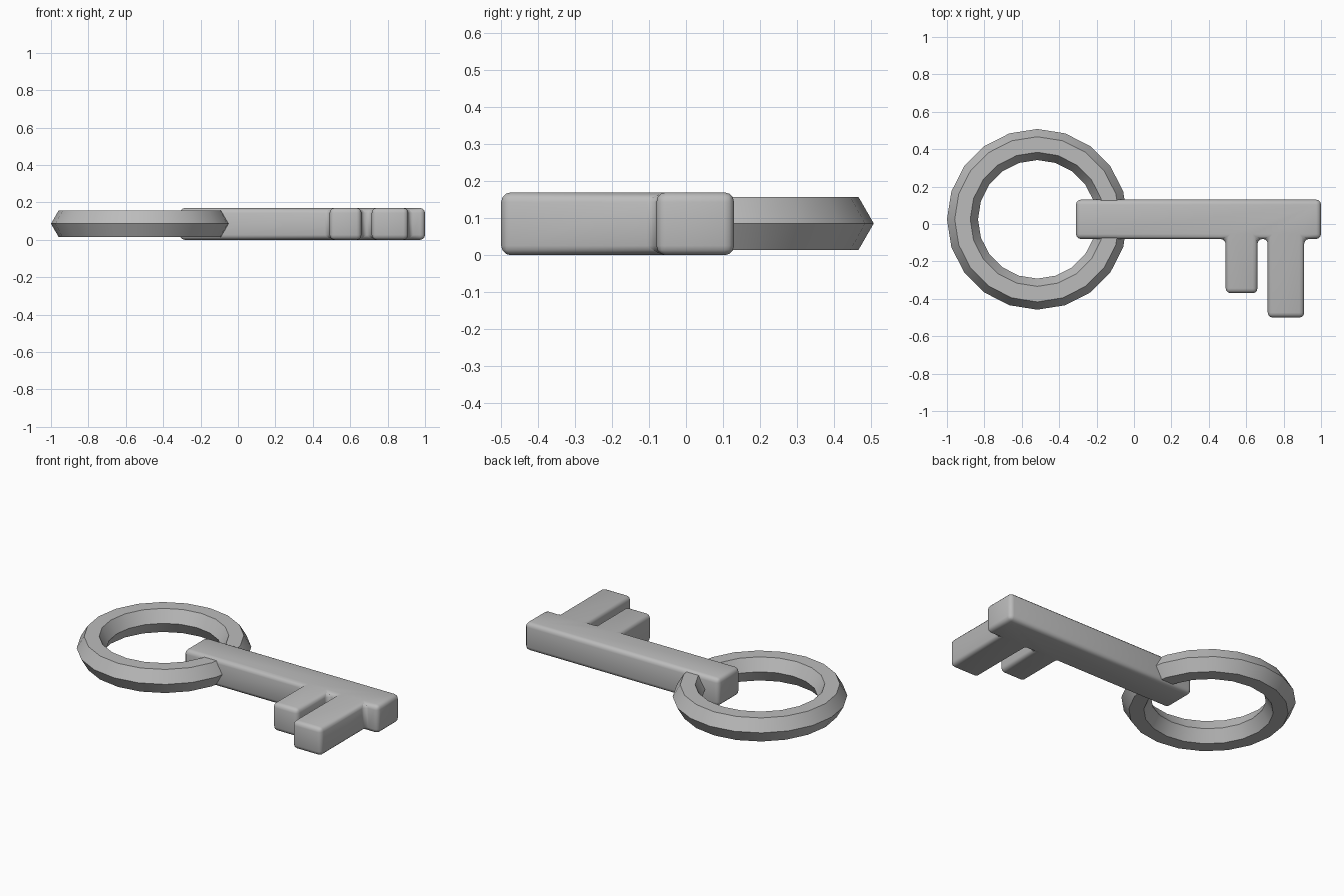
import bpy, bmesh, math

# Remove the default cube
cube = bpy.data.objects.get("Cube")
if cube:
    bpy.data.objects.remove(cube, do_unlink=True)

# Single metal colour
steel = bpy.data.materials.new("grey_metal")
steel.use_nodes = True
COLOUR = (0.5, 0.5, 0.5, 1)
steel.diffuse_color = COLOUR
steel.node_tree.nodes["Principled BSDF"].inputs["Base Color"].default_value = COLOUR


def smooth(obj):
    bpy.ops.object.select_all(action="DESELECT")
    obj.select_set(True)
    bpy.context.view_layer.objects.active = obj
    bpy.ops.object.shade_smooth_by_angle(angle=math.radians(35))


# Key blade: shank and two teeth as one extruded outline with rounded edges
HEIGHT = 0.17
BACK, FRONT = 0.13, -0.08
outline = [(-0.31, BACK), (-0.31, FRONT)]
for x0, x1, tip in ((0.49, 0.66, -0.37), (0.715, 0.91, -0.5)):
    outline += [(x0, FRONT), (x0, tip), (x1, tip), (x1, FRONT)]
outline += [(1.0, FRONT), (1.0, BACK)]

bm = bmesh.new()
base = bm.faces.new([bm.verts.new((x, y, 0)) for x, y in outline])
top = bmesh.ops.extrude_face_region(bm, geom=[base])
bmesh.ops.translate(bm, vec=(0, 0, HEIGHT),
                    verts=[v for v in top["geom"] if isinstance(v, bmesh.types.BMVert)])
bmesh.ops.recalc_face_normals(bm, faces=bm.faces)
bmesh.ops.bevel(bm, geom=bm.edges[:], offset=0.026, segments=3, profile=0.5,
                affect="EDGES", clamp_overlap=True)
mesh = bpy.data.meshes.new("key_blade")
bm.to_mesh(mesh)
bm.free()
blade = bpy.data.objects.new("key_blade", mesh)
bpy.context.collection.objects.link(blade)
mesh.materials.append(steel)
smooth(blade)

# Ring: hexagonal section, passing through the end of the shank
bpy.ops.mesh.primitive_torus_add(major_segments=20, minor_segments=6,
                                 major_radius=0.4, minor_radius=0.083,
                                 location=(-0.517, 0.025, HEIGHT / 2 + 0.001))
ring = bpy.context.object
ring.name = ring.data.name = "key_ring"
ring.data.materials.append(steel)
smooth(ring)
